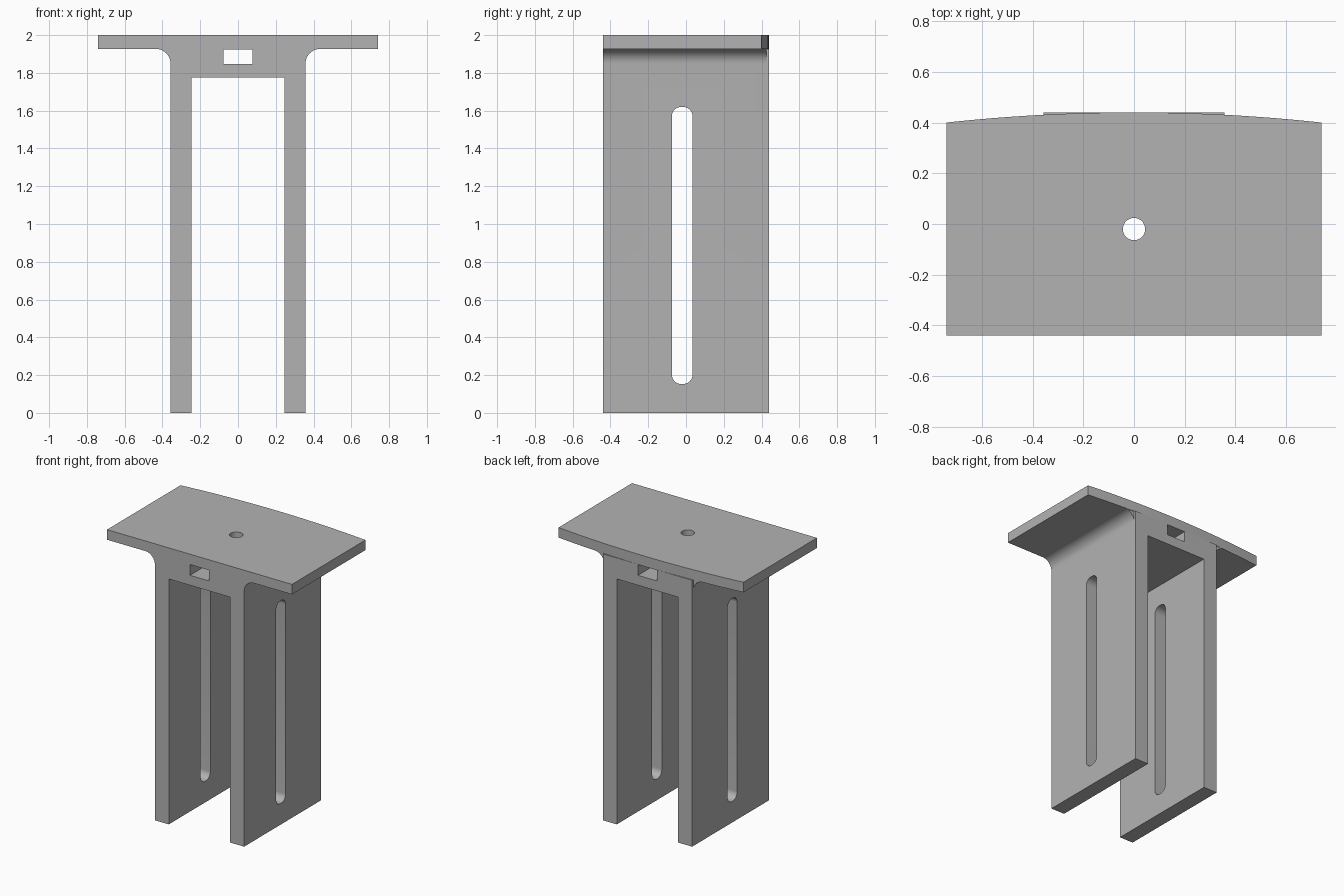
import bpy
import bmesh
from math import cos, sin, pi, radians

cube = bpy.data.objects.get("Cube")
if cube:
    bpy.data.objects.remove(cube, do_unlink=True)

grey = bpy.data.materials.new("plain_grey")
grey.use_nodes = True
grey.diffuse_color = (0.45, 0.45, 0.45, 1)
grey.node_tree.nodes["Principled BSDF"].inputs["Base Color"].default_value = (0.45, 0.45, 0.45, 1)

DEPTH = 0.44        # half depth of the bracket
WIDTH = 0.74        # half width of the top plate
LEG_OUT, LEG_IN = 0.357, 0.246
PLATE_Z, BRIDGE_Z = 1.927, 1.775
CENTRE_Y = -0.02    # slots and bolt hole


def prism(name, outline, axis, low, high):
    """Extrude a flat outline along one axis."""
    place = {"x": lambda u, v, w: (w, u, v),
             "y": lambda u, v, w: (u, w, v),
             "z": lambda u, v, w: (u, v, w)}[axis]
    bm = bmesh.new()
    face = bm.faces.new([bm.verts.new(place(u, v, low)) for u, v in outline])
    new = bmesh.ops.extrude_face_region(bm, geom=[face])["geom"]
    shift = place(0, 0, high - low)
    bmesh.ops.translate(bm, vec=shift, verts=[g for g in new if isinstance(g, bmesh.types.BMVert)])
    bmesh.ops.recalc_face_normals(bm, faces=bm.faces)
    mesh = bpy.data.meshes.new(name)
    bm.to_mesh(mesh)
    bm.free()
    mesh.materials.append(grey)
    obj = bpy.data.objects.new(name, mesh)
    bpy.context.collection.objects.link(obj)
    return obj


def arc(cx, cy, r, start, end, steps=10):
    angles = [radians(start + (end - start) * i / steps) for i in range(steps + 1)]
    return [(cx + r * cos(a), cy + r * sin(a)) for a in angles]


def box(x, z0, z1):
    return [(-x, z0), (x, z0), (x, z1), (-x, z1)]


def combine(target, tool, operation):
    tool.hide_render = True
    mod = target.modifiers.new(operation.lower(), "BOOLEAN")
    mod.operation, mod.solver, mod.object = operation, "EXACT", tool
    bpy.context.view_layer.objects.active = target
    bpy.ops.object.modifier_apply(modifier=mod.name)
    bpy.data.objects.remove(tool, do_unlink=True)


# Fork: two legs joined by a bridge that reaches into the plate
half = [(LEG_IN, BRIDGE_Z), (LEG_IN, 0), (LEG_OUT, 0), (LEG_OUT, PLATE_Z)]
bracket = prism("bracket", half + [(-x, z) for x, z in reversed(half)], "y", -DEPTH, DEPTH)

# Top plate with a bowed back edge
steps = 24
bow = [(WIDTH * (1 - 2 * i / steps), DEPTH - 0.04 * (1 - 2 * i / steps) ** 2)
       for i in range(steps + 1)]
plate = prism("top_plate", [(-WIDTH, -DEPTH), (WIDTH, -DEPTH)] + bow, "z", PLATE_Z, 2)
combine(bracket, plate, "UNION")

# Fillets under the plate
R = 0.078
for side in (-1, 1):
    curve = arc(LEG_OUT + R, PLATE_Z - R, R, 90, 180)
    shape = [(0.3, PLATE_Z - R), (0.3, PLATE_Z + 0.02), (LEG_OUT + R, PLATE_Z + 0.02)] + curve
    fillet = prism("fillet", [(side * x, z) for x, z in shape], "y", -DEPTH, 0.426)
    combine(bracket, fillet, "UNION")

# Tunnel through the bridge
combine(bracket, prism("tunnel_cutter", box(0.076, 1.847, 1.925), "y", -1, 1), "DIFFERENCE")

# Long rounded slots through both legs
w, r, bottom, top = 0.055, 0.05, 0.153, 1.62
slot = []
for sy, z, start in ((1, bottom + r, -90), (1, top - r, 0), (-1, top - r, 90), (-1, bottom + r, 180)):
    slot += arc(CENTRE_Y + sy * (w - r), z, r, start, start + 90, 8)
combine(bracket, prism("slot_cutter", slot, "x", -1, 1), "DIFFERENCE")

# Bolt hole down through plate and bridge
hole = arc(0, CENTRE_Y, 0.044, 0, 360, 32)[:-1]
combine(bracket, prism("hole_cutter", hole, "z", 1.7, 2.1), "DIFFERENCE")

bpy.ops.object.select_all(action="DESELECT")
bracket.select_set(True)
bpy.context.view_layer.objects.active = bracket
bpy.ops.object.shade_smooth_by_angle(angle=radians(30))
